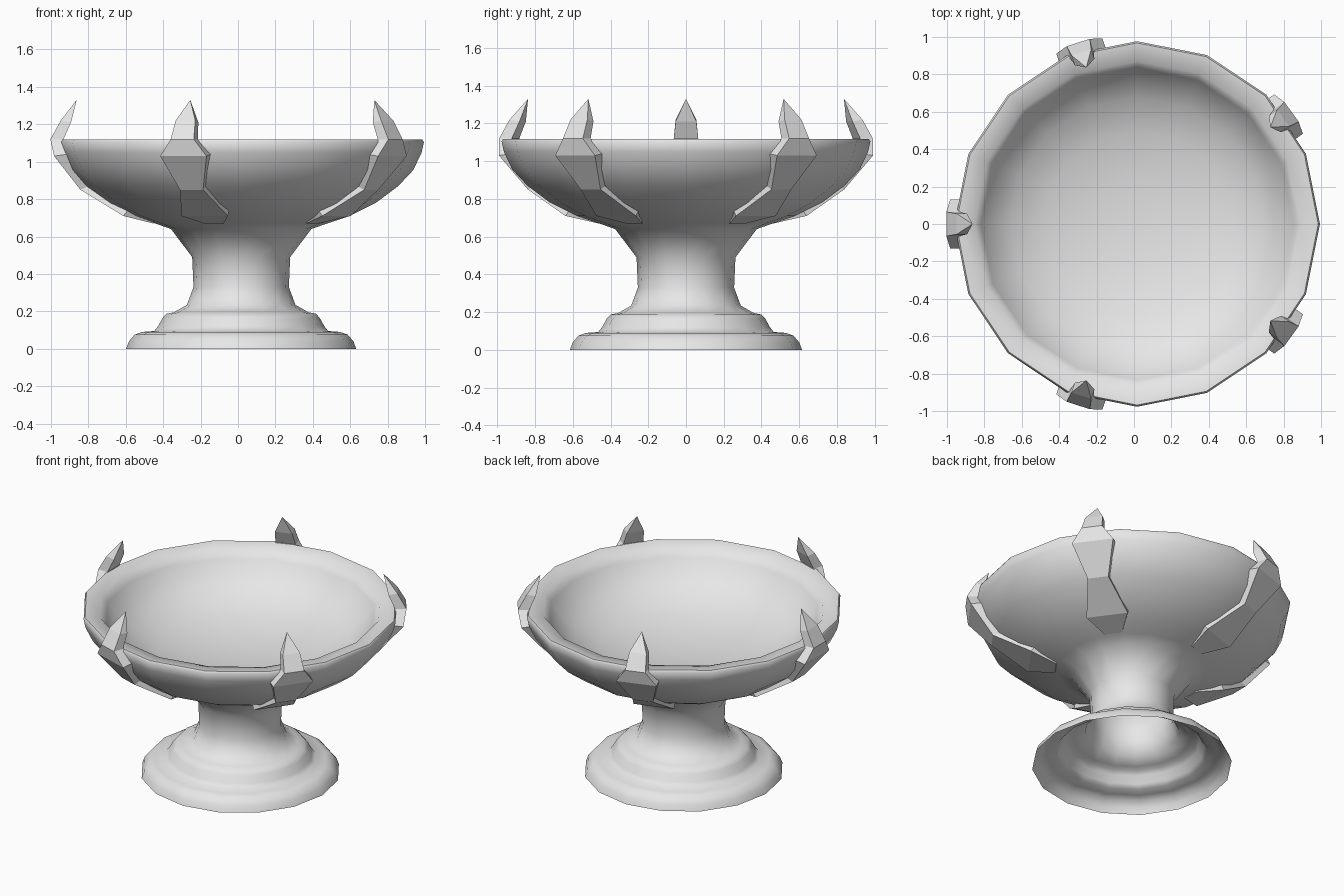
import bpy, bmesh, math
from mathutils import Matrix, Vector

cube = bpy.data.objects.get("Cube")
if cube:
    bpy.data.objects.remove(cube, do_unlink=True)

CENTRE = Vector((0.017, 0, 0))
SIDES = 16

stone = bpy.data.materials.new("pale_grey_stone")
stone.use_nodes = True
colour = (0.8, 0.8, 0.8, 1)
stone.diffuse_color = colour
stone.node_tree.nodes["Principled BSDF"].inputs["Base Color"].default_value = colour


def finish(name, bm, smooth_angle=None):
    bmesh.ops.recalc_face_normals(bm, faces=bm.faces)
    mesh = bpy.data.meshes.new(name)
    bm.to_mesh(mesh)
    bm.free()
    mesh.materials.append(stone)
    obj = bpy.data.objects.new(name, mesh)
    bpy.context.collection.objects.link(obj)
    if smooth_angle:
        bpy.ops.object.select_all(action="DESELECT")
        obj.select_set(True)
        bpy.context.view_layer.objects.active = obj
        bpy.ops.object.shade_smooth_by_angle(angle=math.radians(smooth_angle))
    return obj


def lathe(name, profile, smooth_angle):
    """Turn a (radius, height) profile around the vertical axis."""
    bm = bmesh.new()
    verts = [bm.verts.new(CENTRE + Vector((r, 0, z))) for r, z in profile]
    edges = [bm.edges.new(pair) for pair in zip(verts, verts[1:])]
    bmesh.ops.spin(bm, geom=verts + edges, cent=CENTRE, axis=(0, 0, 1),
                   angle=math.tau, steps=SIDES, use_duplicate=False)
    bmesh.ops.remove_doubles(bm, verts=bm.verts, dist=0.0005)
    return finish(name, bm, smooth_angle)


# Hollow foot, stem, bowl outside, rim and bowl inside in one turned shell
lathe("pedestal_bowl", [
    (0.615, 0), (0.60, 0.04), (0.57, 0.075), (0.53, 0.09), (0.465, 0.095),
    (0.445, 0.12), (0.42, 0.165), (0.40, 0.187), (0.36, 0.195),
    (0.29, 0.235), (0.255, 0.33), (0.262, 0.49), (0.375, 0.64),
    (0.46, 0.67), (0.58, 0.71), (0.72, 0.78), (0.84, 0.87), (0.92, 0.955),
    (0.965, 1.05), (0.977, 1.105), (0.968, 1.118), (0.87, 1.105),
    (0.835, 1.055), (0.79, 0.99), (0.68, 0.90), (0.50, 0.83),
    (0.25, 0.785), (0, 0.775),
], 48)

# Claw stations: outer radius, outer height, inner radius, inner height, half width
CLAW = [
    (0.47, 0.67, 0.45, 0.70, 0.055),
    (0.63, 0.71, 0.59, 0.76, 0.13),
    (0.86, 0.85, 0.79, 0.88, 0.065),
    (1.00, 1.03, 0.93, 1.04, 0.13),
    (1.02, 1.12, 0.95, 1.12, 0.065),
    (0.965, 1.22, 0.91, 1.21, 0.055),
]
TIP = (0.88, 1.33)


def claw(name, angle):
    bm = bmesh.new()
    rings = []
    for ro, zo, ri, zi, w in CLAW:
        corners = ((ro, -w, zo), (ro, w, zo), (ri, w, zi), (ri, -w, zi))
        rings.append([bm.verts.new(c) for c in corners])
    for low, high in zip(rings, rings[1:]):
        for i in range(4):
            j = (i + 1) % 4
            bm.faces.new((low[i], low[j], high[j], high[i]))
    bm.faces.new(rings[0])
    # Pointed end
    tip = bm.verts.new((TIP[0], 0, TIP[1]))
    for i in range(4):
        bm.faces.new((rings[-1][i], rings[-1][(i + 1) % 4], tip))
    turn = Matrix.Translation(CENTRE) @ Matrix.Rotation(angle, 4, "Z")
    bmesh.ops.transform(bm, matrix=turn, verts=bm.verts)
    return finish(name, bm)


# Five claws gripping the bowl
for n in range(5):
    claw(f"claw_{n + 1}", math.pi + n * math.tau / 5)
